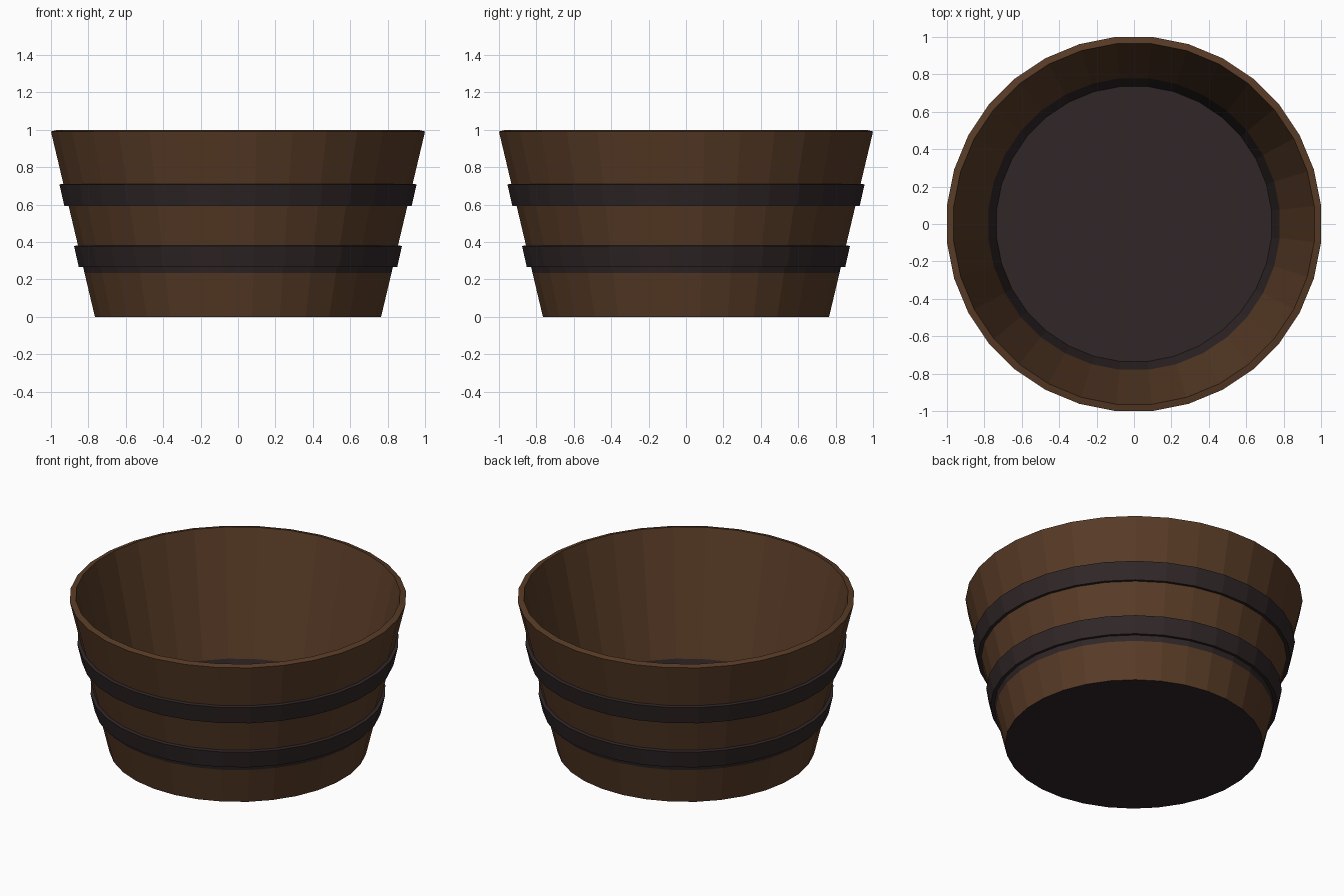
import bpy, bmesh, math

if "Cube" in bpy.data.objects:
    bpy.data.objects.remove(bpy.data.objects["Cube"])

SIDES = 32
FLAT = 1 / math.cos(math.pi / SIDES)   # profile radii are measured to the flats


def material(name, rgb):
    m = bpy.data.materials.new(name)
    m.diffuse_color = (*rgb, 1)
    m.use_nodes = True
    m.node_tree.nodes["Principled BSDF"].inputs["Base Color"].default_value = m.diffuse_color
    return m


wood = material("dark_wood", (0.098, 0.0437, 0.0194))
metal = material("dark_metal", (0.0296, 0.0194, 0.0203))


def lathe(name, profile, mats, closed=False):
    """Revolve (radius, z) points; mats holds one material index per segment."""
    bm = bmesh.new()
    rings = []
    for r, z in profile:
        if r == 0:
            rings.append([bm.verts.new((0, 0, z))] * SIDES)
        else:
            rings.append([bm.verts.new((r * FLAT * math.cos((i + 0.5) * math.tau / SIDES),
                                        r * FLAT * math.sin((i + 0.5) * math.tau / SIDES), z))
                          for i in range(SIDES)])
    pairs = list(zip(rings, rings[1:]))
    if closed:
        pairs.append((rings[-1], rings[0]))
    for (a, b), mat in zip(pairs, mats):
        for i in range(SIDES):
            j = (i + 1) % SIDES
            corners = list(dict.fromkeys((a[i], a[j], b[j], b[i])))
            bm.faces.new(corners).material_index = mat
    bmesh.ops.recalc_face_normals(bm, faces=bm.faces[:])
    me = bpy.data.meshes.new(name)
    bm.to_mesh(me)
    bm.free()
    me.materials.append(wood)
    me.materials.append(metal)
    ob = bpy.data.objects.new(name, me)
    bpy.context.collection.objects.link(ob)
    return ob


def wall(z):
    """Outer wall radius at height z."""
    return 0.765 + 0.237 * z


def inner(z):
    """Inner wall radius at height z."""
    return wall(z) - 0.038


# Tub shell: metal base and lower strip, wooden wall, tilted rim, metal-lined floor
lathe("tub_shell",
      [(0, 0), (wall(0), 0), (wall(0.235), 0.235), (wall(0.38), 0.38),
       (1.0, 0.991), (inner(1.0), 1.0), (inner(0.22), 0.22), (inner(0.036), 0.036), (0, 0.036)],
      [1, 0, 1, 0, 0, 0, 1, 1])

# Two hoops around the wall
for name, z0, z1 in (("lower_hoop", 0.267, 0.383), ("upper_hoop", 0.593, 0.712)):
    lathe(name,
          [(wall(z0) - 0.004, z0 + 0.004), (wall(z0) + 0.023, z0),
           (wall(z1) + 0.021, z1 - 0.004), (wall(z1) - 0.004, z1)],
          [1, 1, 1, 1], closed=True)
